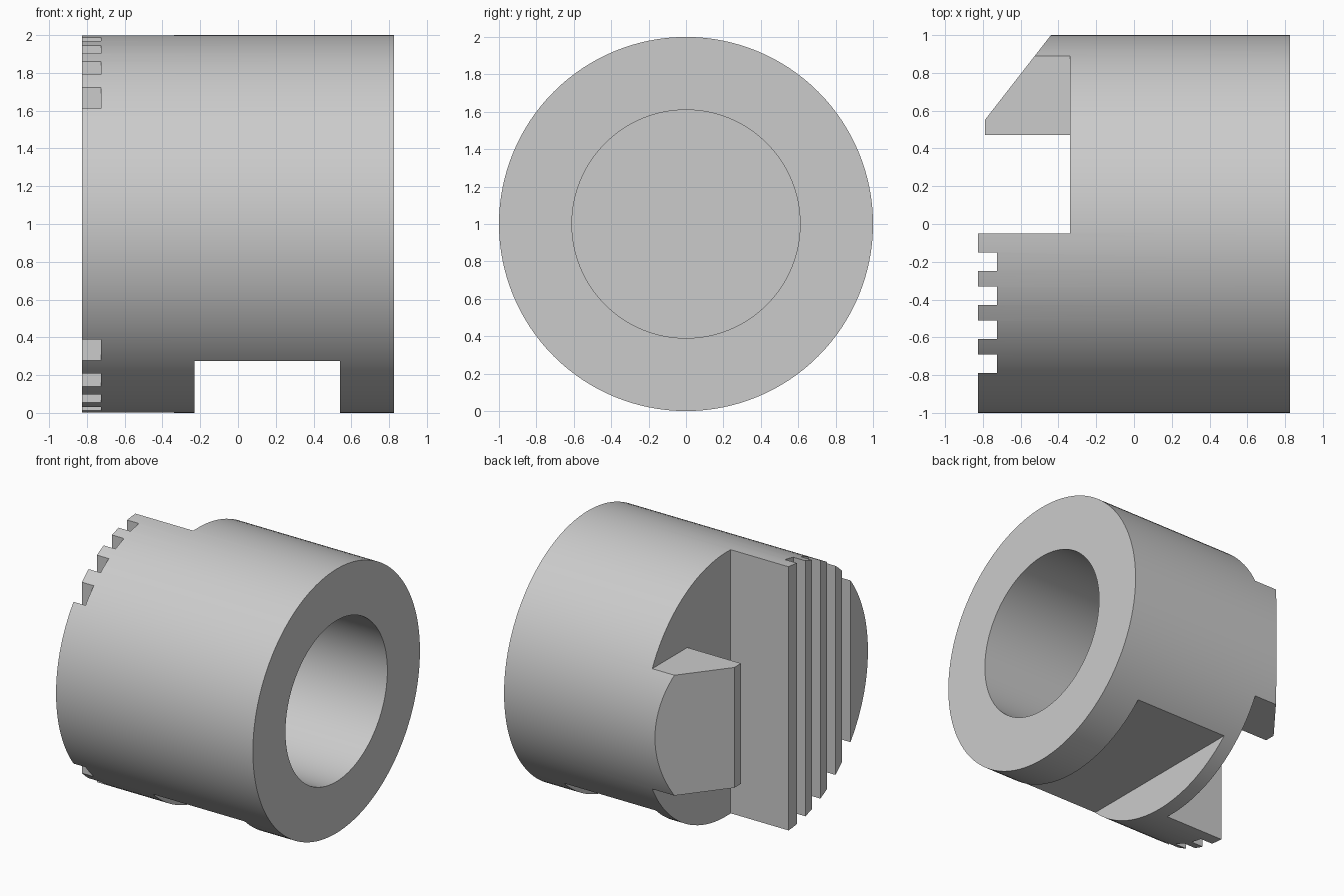
import bpy, bmesh, math
from mathutils import Matrix

cube = bpy.data.objects.get("Cube")
if cube:
    bpy.data.objects.remove(cube, do_unlink=True)

# Single plain grey
grey = bpy.data.materials.new("plain_grey")
grey.use_nodes = True
colour = (0.6, 0.6, 0.6, 1)
grey.diffuse_color = colour
grey.node_tree.nodes["Principled BSDF"].inputs["Base Color"].default_value = colour

END = 0.825       # half length of the body
SHOULDER = -0.34  # face the jaws rise from


def finish(bm, name):
    bmesh.ops.recalc_face_normals(bm, faces=bm.faces)
    mesh = bpy.data.meshes.new(name)
    bm.to_mesh(mesh)
    bm.free()
    mesh.materials.append(grey)
    obj = bpy.data.objects.new(name, mesh)
    bpy.context.collection.objects.link(obj)
    return obj


def cylinder(name, radius, x0, x1):
    bm = bmesh.new()
    place = Matrix.Translation(((x0 + x1) / 2, 0, 1)) @ Matrix.Rotation(math.pi / 2, 4, 'Y')
    bmesh.ops.create_cone(bm, cap_ends=True, segments=128, radius1=radius,
                          radius2=radius, depth=x1 - x0, matrix=place)
    return finish(bm, name)


def prism(name, outline, z0, z1):
    bm = bmesh.new()
    face = bm.faces.new([bm.verts.new((x, y, z0)) for x, y in outline])
    top = bmesh.ops.extrude_face_region(bm, geom=[face])
    verts = [v for v in top["geom"] if isinstance(v, bmesh.types.BMVert)]
    bmesh.ops.translate(bm, verts=verts, vec=(0, 0, z1 - z0))
    return finish(bm, name)


def block(name, x0, x1, y0, y1, z0=-0.1, z1=2.1):
    return prism(name, [(x0, y0), (x1, y0), (x1, y1), (x0, y1)], z0, z1)


def cut(target, cutter):
    cutter.hide_render = True
    bpy.context.view_layer.objects.active = target
    mod = target.modifiers.new("cut", 'BOOLEAN')
    mod.operation = 'DIFFERENCE'
    mod.solver = 'EXACT'
    mod.object = cutter
    bpy.ops.object.modifier_apply(modifier=mod.name)
    bpy.data.objects.remove(cutter, do_unlink=True)


body = cylinder("gripper_body", 1, -END, END)

# Blind bore and the flat notch underneath
cut(body, cylinder("bore_cutter", 0.61, -0.2, 1))
cut(body, block("notch_cutter", -0.23, 0.54, -1.2, 1.2, -0.2, 0.275))

# Space above and below the small jaw, then the gap between the jaws
cut(body, block("upper_cutter", -1, SHOULDER, 0.2, 1.2, 1.456, 2.1))
cut(body, block("lower_cutter", -1, SHOULDER, 0.2, 1.2, -0.1, 0.544))
cut(body, block("gap_cutter", -1, SHOULDER, -0.05, 0.47))

# Blunt tip and sloping back of the small jaw
cut(body, prism("slope_cutter", [(-1, 0.4), (-0.79, 0.4), (-0.79, 0.55),
                                 (-0.362, 1.1), (-1, 1.1)], 0.3, 1.7))

# Tooth slots across the large jaw
for i in range(4):
    y = -0.15 - 0.18 * i
    cut(body, block("slot_cutter", -1, -0.725, y - 0.1, y))

bpy.ops.object.select_all(action='DESELECT')
body.select_set(True)
bpy.context.view_layer.objects.active = body
bpy.ops.object.shade_smooth_by_angle(angle=math.radians(25))
